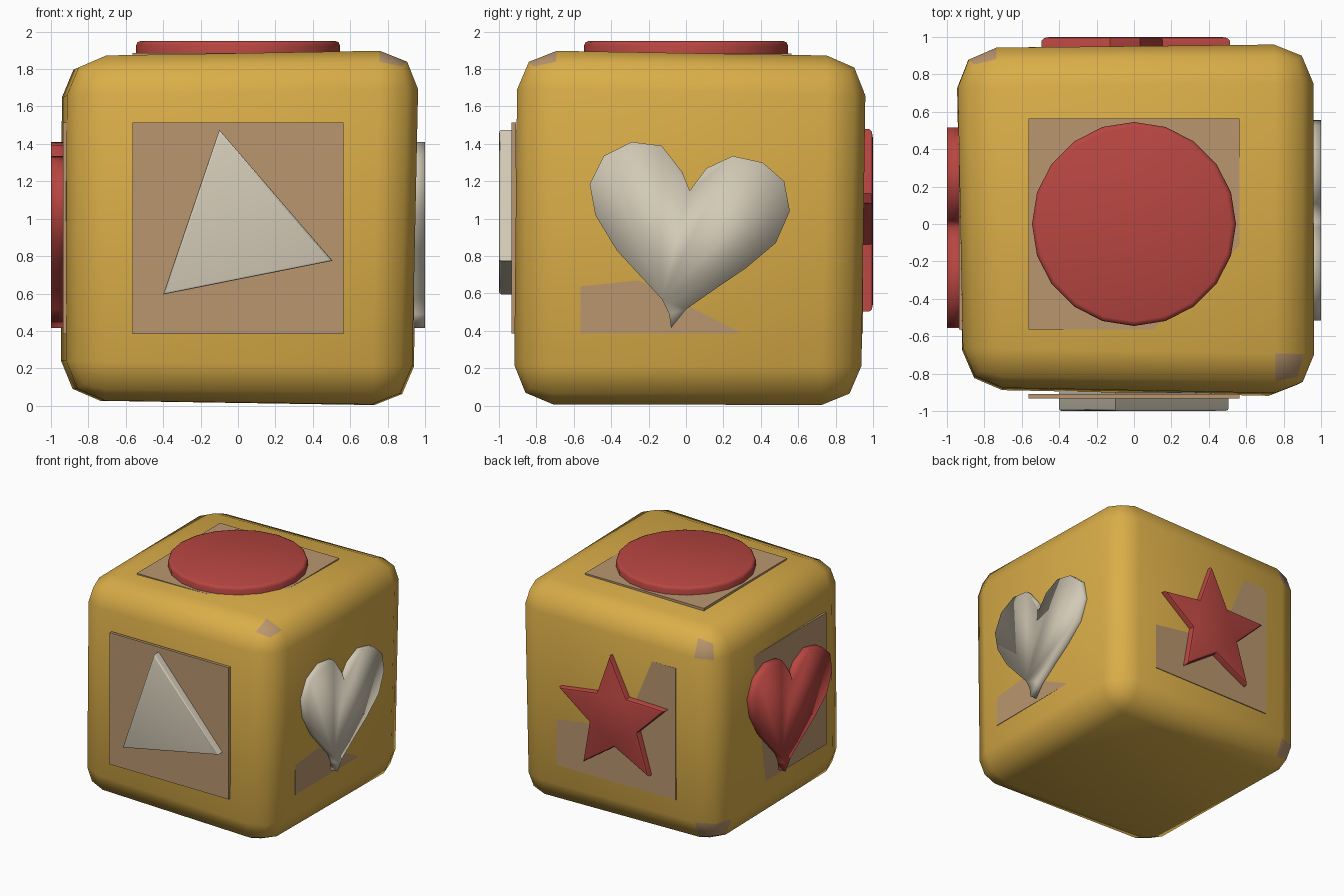
import bpy, bmesh
from math import sin, cos, pi, radians
from mathutils import Vector

cube = bpy.data.objects.get("Cube")
if cube:
    bpy.data.objects.remove(cube, do_unlink=True)

MID = 0.95  # height of the block's centre


def material(name, colour):
    m = bpy.data.materials.new(name)
    m.use_nodes = True
    m.diffuse_color = (*colour, 1)
    m.node_tree.nodes["Principled BSDF"].inputs["Base Color"].default_value = (*colour, 1)
    return m


gold = material("gold", (0.70, 0.42, 0.065))
tan = material("tan", (0.485, 0.305, 0.156))
red = material("red", (0.48, 0.061, 0.053))
cream = material("cream", (0.65, 0.59, 0.47))


def add_object(name, bm, mats, angle):
    bmesh.ops.recalc_face_normals(bm, faces=bm.faces)
    mesh = bpy.data.meshes.new(name)
    bm.to_mesh(mesh)
    bm.free()
    for m in mats:
        mesh.materials.append(m)
    ob = bpy.data.objects.new(name, mesh)
    bpy.context.collection.objects.link(ob)
    bpy.ops.object.select_all(action="DESELECT")
    ob.select_set(True)
    bpy.context.view_layer.objects.active = ob
    bpy.ops.object.shade_smooth_by_angle(angle=radians(angle))
    return ob


# Horizontal axis, vertical axis and outward axis of each decorated side
X, Y, Z = Vector((1, 0, 0)), Vector((0, 1, 0)), Vector((0, 0, 1))
FRONT, BACK = (X, Z, -Y), (-X, Z, Y)
RIGHT, LEFT = (Y, Z, X), (-Y, Z, -X)
TOP = (X, Y, Z)


def prism(name, side, outline, inner, outer, mat, bevel=0.0, angle=35):
    """Extrude an outline from the inner to the outer distance on one side."""
    u, v, n = side
    centre = Vector((0, 0, MID))
    bm = bmesh.new()
    rings = [[bm.verts.new(centre + u * a + v * b + n * d) for a, b in outline]
             for d in (inner, outer)]
    bm.faces.new(rings[0])
    cap = bm.faces.new(rings[1])
    for i in range(len(outline)):
        j = (i + 1) % len(outline)
        bm.faces.new((rings[0][i], rings[0][j], rings[1][j], rings[1][i]))
    bmesh.ops.recalc_face_normals(bm, faces=bm.faces)
    if bevel:
        bmesh.ops.bevel(bm, geom=list(cap.edges), offset=bevel, segments=2,
                        profile=0.5, affect="EDGES")
    return add_object(name, bm, [mat], angle)


# Block: slightly uneven cube with rounded edges
corners = {
    (-1, -1, -1): (-0.915, -0.885, 0.03), (1, -1, -1): (0.925, -0.925, 0.005),
    (-1, 1, -1): (-0.95, 0.935, 0.03), (1, 1, -1): (0.94, 0.935, 0.0),
    (-1, -1, 1): (-0.91, -0.87, 1.87), (1, -1, 1): (0.968, -0.905, 1.905),
    (-1, 1, 1): (-0.945, 0.94, 1.855), (1, 1, 1): (0.96, 0.965, 1.87),
}
bm = bmesh.new()
v = {k: bm.verts.new(p) for k, p in corners.items()}
loop = ((-1, -1), (1, -1), (1, 1), (-1, 1))
for axis in range(3):
    for s in (-1, 1):
        keys = []
        for pair in loop:
            k = list(pair)
            k.insert(axis, s)
            keys.append(tuple(k))
        bm.faces.new([v[k] for k in keys])
bmesh.ops.recalc_face_normals(bm, faces=bm.faces)
bmesh.ops.bevel(bm, geom=list(bm.edges), offset=0.21, segments=2, profile=0.5,
                affect="EDGES")
bm.normal_update()

# Worn corners: corner facets turned tan by corner and direction
worn = {(1, -1, 1): (2,), (-1, 1, 1): (1,), (-1, 1, -1): (0, 1)}
for f in bm.faces:
    c = f.calc_center_median() - Vector((0, 0, MID))
    if min(abs(a) for a in c) > 0.6:
        key = tuple(1 if a > 0 else -1 for a in c)
        main = max(range(3), key=lambda i: abs(f.normal[i]))
        if main in worn.get(key, ()):
            f.material_index = 1
add_object("block", bm, [gold, tan], 60)

# Square backing plates, partly sunk in the uneven sides
h = 0.565
square = [(a * h, b * h) for a, b in loop]
for name, side, level in (("front_plate", FRONT, 0.933), ("back_plate", BACK, 0.946),
                          ("right_plate", RIGHT, 0.94), ("left_plate", LEFT, 0.936),
                          ("top_plate", TOP, 0.934)):
    prism(name, side, square, level - 0.025, level, tan)

# Round badge on top
n = 20
circle = [(0.545 * cos(2 * pi * i / n), 0.545 * sin(2 * pi * i / n)) for i in range(n)]
prism("round_badge", TOP, circle, 0.90, 1.0, red, 0.025, 50)

# Triangle badge on the front
prism("triangle_badge", FRONT, [(-0.1, 0.525), (-0.4, -0.355), (0.505, -0.175)],
      0.90, 1.0, cream, 0.012, 50)

# Star badge on the back
star = []
for i in range(10):
    r = 0.24 if i % 2 else 0.53
    a = pi / 2 + radians(3.5) + i * pi / 5
    star.append((r * cos(a), r * sin(a)))
prism("star_badge", BACK, star, 0.90, 1.0, red, 0.02, 40)

# Softly shaded heart badges on the two sides
heart = [(0.02, 0.2), (-0.02, 0.3), (-0.13, 0.44), (-0.29, 0.46), (-0.44, 0.385),
         (-0.515, 0.235), (-0.485, 0.07), (-0.37, -0.12), (-0.13, -0.38),
         (-0.09, -0.46), (-0.08, -0.535), (0, -0.435), (0.15, -0.33),
         (0.32, -0.215), (0.48, -0.08), (0.555, 0.09), (0.525, 0.25),
         (0.41, 0.35), (0.25, 0.385), (0.11, 0.32)]
for name, side, mat in (("right_heart_badge", RIGHT, cream), ("left_heart_badge", LEFT, red)):
    prism(name, side, heart, 0.90, 1.0, mat, 0, 179)
